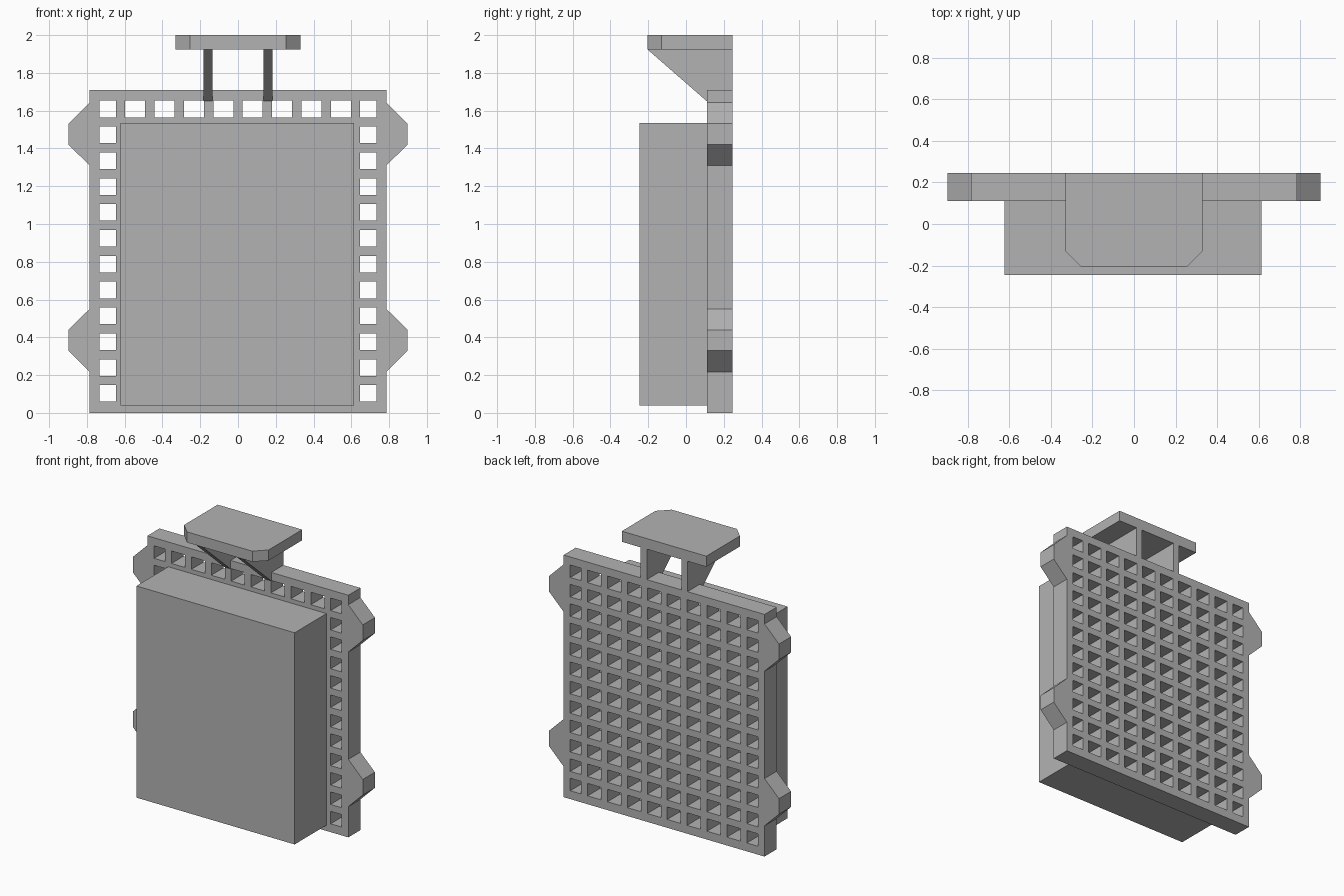
import bpy
import bmesh

cube = bpy.data.objects.get("Cube")
if cube:
    bpy.data.objects.remove(cube, do_unlink=True)

grey = bpy.data.materials.new("plain grey")
grey.use_nodes = True
COLOUR = (0.45, 0.45, 0.45, 1)
grey.diffuse_color = COLOUR
grey.node_tree.nodes["Principled BSDF"].inputs["Base Color"].default_value = COLOUR

FRONT, BACK, TOP = 0.11, 0.245, 1.71      # lattice depth range and height
HALF = 0.785                              # lattice half width


def finish(bm, name):
    """Turn a bmesh into a named grey object."""
    bmesh.ops.recalc_face_normals(bm, faces=bm.faces)
    mesh = bpy.data.meshes.new(name)
    bm.to_mesh(mesh)
    bm.free()
    mesh.materials.append(grey)
    obj = bpy.data.objects.new(name, mesh)
    bpy.context.collection.objects.link(obj)
    return obj


def extrude(bm, offset):
    """Give flat faces thickness."""
    result = bmesh.ops.extrude_face_region(bm, geom=bm.faces[:], use_keep_orig=True)
    moved = [v for v in result["geom"] if isinstance(v, bmesh.types.BMVert)]
    bmesh.ops.translate(bm, verts=moved, vec=offset)


def prism(name, outline, offset):
    bm = bmesh.new()
    bm.faces.new([bm.verts.new(p) for p in outline])
    extrude(bm, offset)
    return finish(bm, name)


def box(name, low, high):
    (x0, y0, z0), (x1, y1, z1) = low, high
    outline = [(x0, y0, z0), (x1, y0, z0), (x1, y0, z1), (x0, y0, z1)]
    return prism(name, outline, (0, y1 - y0, 0))


# Lattice panel: ten by twelve through holes inside a solid border
xs = [-HALF, -0.733]
for k in range(-4, 5):
    xs += [k * 0.1555 - 0.025, k * 0.1555 + 0.025]
xs += [0.733, HALF]
zs = [0]
for k in range(12):
    centre = 0.103 + k * 0.1369
    zs += [centre - 0.044, centre + 0.044]
zs.append(TOP)

bm = bmesh.new()
grid = [[bm.verts.new((x, FRONT, z)) for z in zs] for x in xs]
for i in range(len(xs) - 1):
    for j in range(len(zs) - 1):
        if i % 2 == 0 or j % 2 == 0:
            bm.faces.new((grid[i][j], grid[i + 1][j], grid[i + 1][j + 1], grid[i][j + 1]))
extrude(bm, (0, BACK - FRONT, 0))
finish(bm, "lattice_panel")

# Solid block on the front
box("front_block", (-0.622, -0.245, 0.04), (0.614, FRONT, 1.535))

# Tapered tabs on both edges
for side, s in (("left", 1), ("right", -1)):
    for level, z in (("lower", 0.384), ("upper", 1.476)):
        outline = [(s * x, FRONT, z + dz) for x, dz in
                   ((HALF, -0.167), (0.898, -0.055), (0.898, 0.055), (HALF, 0.167))]
        prism(f"{side}_{level}_tab", outline, (0, BACK - FRONT, 0))

# Gusset brackets carrying the shelf
gusset = [(BACK, TOP), (BACK, 1.925), (-0.205, 1.925), (FRONT, 1.65), (FRONT, TOP)]
for side, x in (("left", 0.135), ("right", -0.183)):
    prism(f"{side}_bracket", [(x, y, z) for y, z in gusset], (0.048, 0, 0))

# Top shelf with clipped front corners
shelf = [(-0.33, BACK), (-0.33, -0.13), (-0.255, -0.205),
         (0.255, -0.205), (0.33, -0.13), (0.33, BACK)]
prism("top_shelf", [(x, y, 1.925) for x, y in shelf], (0, 0, 0.075))
